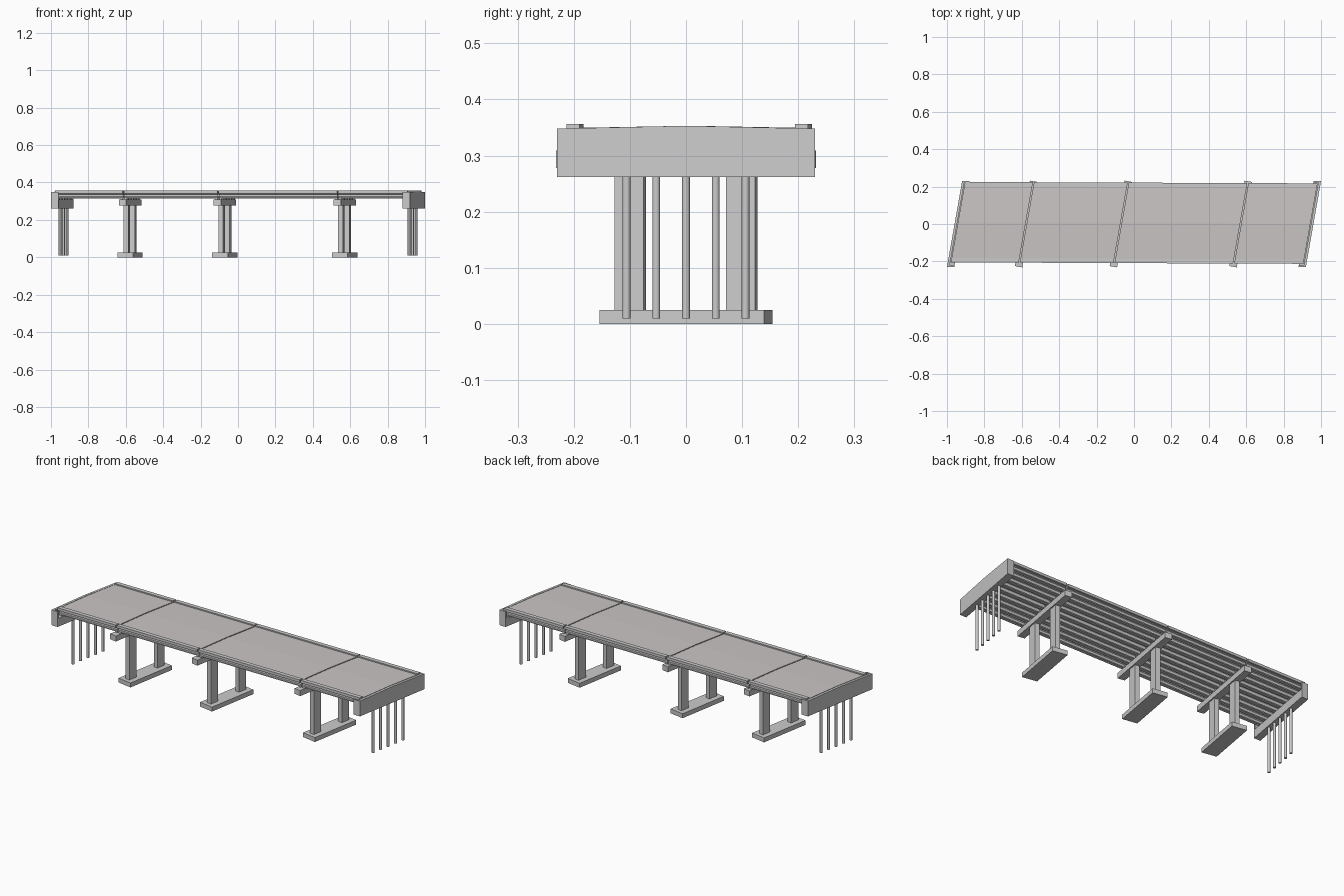
import bpy, bmesh, math
from mathutils import Matrix

if "Cube" in bpy.data.objects:
    bpy.data.objects.remove(bpy.data.objects["Cube"])

SKEW = math.radians(10)
K = math.tan(SKEW)
PIERS = [-0.577, -0.07, 0.57]


def finish(name, bm):
    bmesh.ops.recalc_face_normals(bm, faces=bm.faces)
    me = bpy.data.meshes.new(name)
    bm.to_mesh(me)
    bm.free()
    ob = bpy.data.objects.new(name, me)
    bpy.context.collection.objects.link(ob)
    return ob


def drift(x):
    # the deck runs very slightly off the x axis
    return 0.006 - 0.004 * x


def prism(name, profile, x0, x1, drifting=False):
    """Extrude a (y, z) profile along x with skewed ends."""
    bm = bmesh.new()
    rings = []
    for x in (x0, x1):
        d = drift(x) if drifting else 0
        rings.append([bm.verts.new((x + K * (y + d), y + d, z)) for y, z in profile])
    n = len(profile)
    for i in range(n):
        j = (i + 1) % n
        bm.faces.new((rings[0][i], rings[0][j], rings[1][j], rings[1][i]))
    bm.faces.new(rings[0])
    bm.faces.new(rings[1])
    return finish(name, bm)


def rect(y0, y1, z0, z1):
    return [(y0, z0), (y1, z0), (y1, z1), (y0, z1)]


def skew_box(name, x, v, size, z0, z1):
    """Box turned to the skew, at distance v along the pier line."""
    bm = bmesh.new()
    m = (Matrix.Translation((x, 0, (z0 + z1) / 2)) @ Matrix.Rotation(-SKEW, 4, 'Z')
         @ Matrix.Translation((0, v, 0)) @ Matrix.Diagonal((size[0], size[1], z1 - z0, 1)))
    bmesh.ops.create_cube(bm, size=1, matrix=m)
    return finish(name, bm)


def crown(y):
    return 0.349 + 0.004 * (1 - abs(y) / 0.215)


# piers: footing, two columns, cap
for i, x in enumerate(PIERS):
    skew_box(f"pier_footing_{i}", x, 0, (0.085, 0.298), 0, 0.025)
    for s in (-1, 1):
        skew_box(f"pier_column_{i}", x, s * 0.101, (0.026, 0.053), 0.025, 0.278)
    skew_box(f"pier_cap_{i}", x, 0, (0.04, 0.464), 0.278, 0.309)

# abutments: seat, back wall, end cheeks, piles
for s, side in ((-1, "left"), (1, "right")):
    def wall(name, profile, a, b):
        lo, hi = sorted((s * a, s * b))
        prism(f"{side}_{name}", profile, lo, hi)
    wall("abutment_seat", rect(-0.23, 0.23, 0.262, 0.309), 0.92, 0.9595)
    wall("abutment_back_wall", [(-0.23, 0.309), (0.23, 0.309), (0.23, 0.348),
                                (0, 0.353), (-0.23, 0.348)], 0.946, 0.9595)
    for y in (-0.23, 0.223):
        wall("abutment_cheek", rect(y, y + 0.007, 0.309, 0.348), 0.92, 0.946)
    for j in range(5):
        y = (j - 2) * 0.053
        bm = bmesh.new()
        bmesh.ops.create_cone(bm, cap_ends=True, segments=16, radius1=0.007,
                              radius2=0.007, depth=0.252,
                              matrix=Matrix.Translation((s * 0.933 + K * y, y, 0.136)))
        ob = finish(f"{side}_pile_{j}", bm)
        for p in ob.data.polygons:
            p.use_smooth = len(p.vertices) == 4

# spans: slab, curbs, girders, bearings
stone = bpy.data.materials.new("deck_surface")
stone.diffuse_color = (0.6, 0.56, 0.56, 1)
stone.use_nodes = True
stone.node_tree.nodes["Principled BSDF"].inputs["Base Color"].default_value = stone.diffuse_color
ends = [-0.943] + PIERS + [0.943]
H = 0.215
for i in range(4):
    a = ends[i] + (0.003 if i else 0)
    b = ends[i + 1] - (0.003 if i < 3 else 0)
    slab = prism(f"deck_slab_{i}", [(-H, 0.341), (0, 0.345), (H, 0.341), (H, crown(H)),
                                    (0, crown(0)), (-H, crown(H))], a, b, True)
    slab.data.materials.append(stone)
    for s in (-1, 1):
        y0, y1 = sorted((s * 0.192, s * H))
        prism(f"deck_curb_{i}", rect(y0, y1, 0.347, 0.356), a, b, True)
    for g in range(9):
        y = (g - 4) * 0.049
        t = crown(y) - 0.0075
        z = 0.315
        half = [(0.009, z), (0.009, z + 0.006), (0.004, z + 0.009),
                (0.004, t - 0.006), (0.008, t - 0.003), (0.008, t)]
        prof = [(y + u, w) for u, w in half] + [(y - u, w) for u, w in reversed(half)]
        prism(f"girder_{i}_{g}", prof, a, b, True)
        # bearing pads at both ends
        for x0 in (a + 0.002, b - 0.014):
            prism(f"bearing_{i}_{g}", rect(y - 0.007, y + 0.007, 0.309, z), x0, x0 + 0.012, True)
